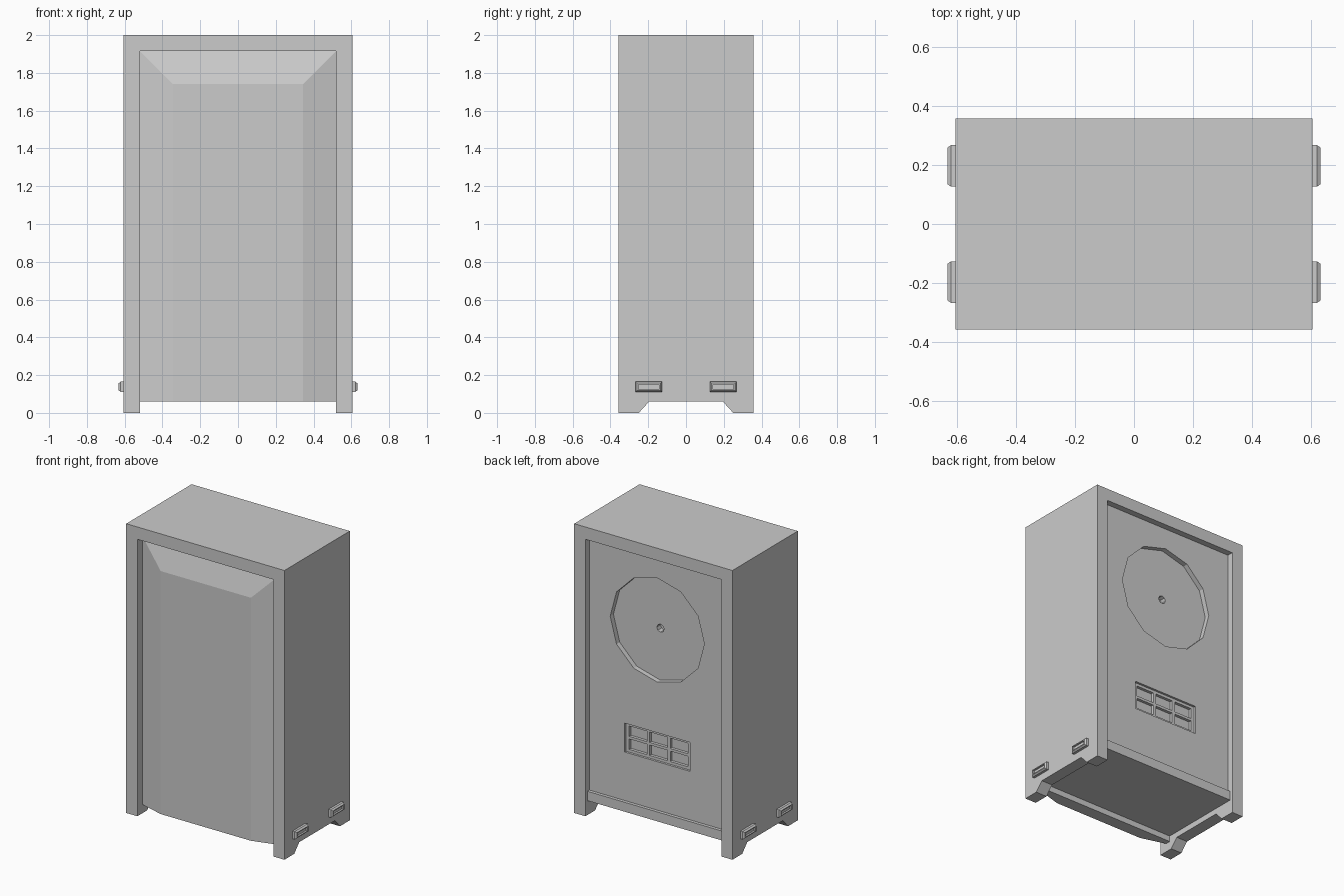
import bpy
import bmesh
import math
from mathutils import Matrix, Vector

cube = bpy.data.objects.get("Cube")
if cube:
    bpy.data.objects.remove(cube, do_unlink=True)

grey = bpy.data.materials.new("plain_grey")
grey.use_nodes = True
grey.diffuse_color = (0.6, 0.6, 0.6, 1)
grey.node_tree.nodes["Principled BSDF"].inputs["Base Color"].default_value = (0.6, 0.6, 0.6, 1)

# Overall dimensions
W, D, H = 0.605, 0.357, 2.0      # half width, half depth, height
IN_X, IN_TOP = 0.52, 1.915       # opening half width and top
SKIRT, FLOOR = 0.06, 0.10        # underside heights
BACK_Y = 0.314                   # recessed back panel


def finish(name, bm):
    bmesh.ops.recalc_face_normals(bm, faces=bm.faces)
    mesh = bpy.data.meshes.new(name)
    bm.to_mesh(mesh)
    bm.free()
    mesh.materials.append(grey)
    obj = bpy.data.objects.new(name, mesh)
    bpy.context.collection.objects.link(obj)
    return obj


def box(name, x0, x1, y0, y1, z0, z1):
    bm = bmesh.new()
    size = Vector((x1 - x0, y1 - y0, z1 - z0))
    mid = Vector((x0 + x1, y0 + y1, z0 + z1)) / 2
    bmesh.ops.create_cube(bm, size=1, matrix=Matrix.Translation(mid) @ Matrix.Diagonal(size).to_4x4())
    return finish(name, bm)


def disc(name, radius, sides, y0, y1, z):
    bm = bmesh.new()
    ring = []
    for i in range(sides):
        a = 2 * math.pi * i / sides
        ring.append(bm.verts.new((radius * math.cos(a), y0, z + radius * math.sin(a))))
    face = bm.faces.new(ring)
    out = bmesh.ops.extrude_face_region(bm, geom=[face])
    moved = [v for v in out["geom"] if isinstance(v, bmesh.types.BMVert)]
    bmesh.ops.translate(bm, verts=moved, vec=(0, y1 - y0, 0))
    return finish(name, bm)


def cut(target, cutter):
    cutter.hide_render = True
    mod = target.modifiers.new("cut", "BOOLEAN")
    mod.operation = "DIFFERENCE"
    mod.solver = "EXACT"
    mod.object = cutter
    bpy.context.view_layer.objects.active = target
    bpy.ops.object.modifier_apply(modifier=mod.name)
    bpy.data.objects.remove(cutter, do_unlink=True)


# Side walls with notched feet
half = [(D, H), (D, 0), (0.25, 0), (0.195, SKIRT)]
outline = half + [(-y, z) for y, z in reversed(half)]
for side, label in ((1, "left"), (-1, "right")):
    bm = bmesh.new()
    face = bm.faces.new([bm.verts.new((side * IN_X, y, z)) for y, z in outline])
    out = bmesh.ops.extrude_face_region(bm, geom=[face])
    moved = [v for v in out["geom"] if isinstance(v, bmesh.types.BMVert)]
    bmesh.ops.translate(bm, verts=moved, vec=(side * (W - IN_X), 0, 0))
    finish(label + "_side_wall", bm)

# Top and body
box("top_panel", -IN_X, IN_X, -D, D, IN_TOP, H)
body = box("cabinet_body", -IN_X, IN_X, -0.27, BACK_Y, FLOOR, IN_TOP)

# Round recess and centre hole in the back
ROUND_Z = 1.41
cut(body, disc("round_cutter", 0.36, 12, BACK_Y - 0.035, BACK_Y + 0.1, ROUND_Z))
cut(body, disc("hole_cutter", 0.028, 8, BACK_Y - 0.075, BACK_Y + 0.1, ROUND_Z))

# Recessed vent with two rows of three pockets
VENT_Z = 0.60
cut(body, box("vent_cutter", -0.25, 0.25, BACK_Y - 0.015, BACK_Y + 0.1, VENT_Z - 0.1, VENT_Z + 0.1))
for col in (-1, 0, 1):
    for row in (-1, 1):
        x, z = col * 0.157, VENT_Z + row * 0.045
        cut(body, box("pocket_cutter", x - 0.068, x + 0.068, BACK_Y - 0.035, BACK_Y + 0.1,
                      z - 0.036, z + 0.036))

# Plinth strip below the back panel
box("back_plinth", -IN_X, IN_X, 0.28, 0.336, FLOOR, 0.165)

# Bulged front panel, sloped at the top and sides
bm = bmesh.new()


def arch(x, y, top):
    return [bm.verts.new(p) for p in ((-x, y, SKIRT), (-x, y, top), (x, y, top), (x, y, SKIRT))]


rear = arch(IN_X, -0.265, IN_TOP)
rim = arch(IN_X, -0.302, IN_TOP)
crown = arch(0.345, -0.352, 1.74)
for a, b in ((rear, rim), (rim, crown)):
    for i in range(3):
        bm.faces.new((a[i], a[i + 1], b[i + 1], b[i]))
bm.faces.new(crown)
bm.faces.new(rear)
bm.faces.new((rear[0], rim[0], crown[0], crown[3], rim[3], rear[3]))
finish("front_panel", bm)

# Chamfered side grips with shallow pockets
for side, label in ((1, "left"), (-1, "right")):
    for end, place in ((-1, "front"), (1, "back")):
        bm = bmesh.new()
        y, z = end * 0.197, 0.138
        rings = []
        for x, hy, hz in ((0.6, 0.07, 0.027), (0.621, 0.07, 0.027), (0.632, 0.062, 0.019),
                          (0.632, 0.054, 0.013), (0.62, 0.054, 0.013)):
            rings.append([bm.verts.new((side * x, y + sy * hy, z + sz * hz))
                          for sy, sz in ((-1, -1), (1, -1), (1, 1), (-1, 1))])
        for a, b in zip(rings, rings[1:]):
            for i in range(4):
                j = (i + 1) % 4
                bm.faces.new((a[i], a[j], b[j], b[i]))
        bm.faces.new(rings[0])
        bm.faces.new(rings[-1])
        finish(label + "_" + place + "_grip", bm)
